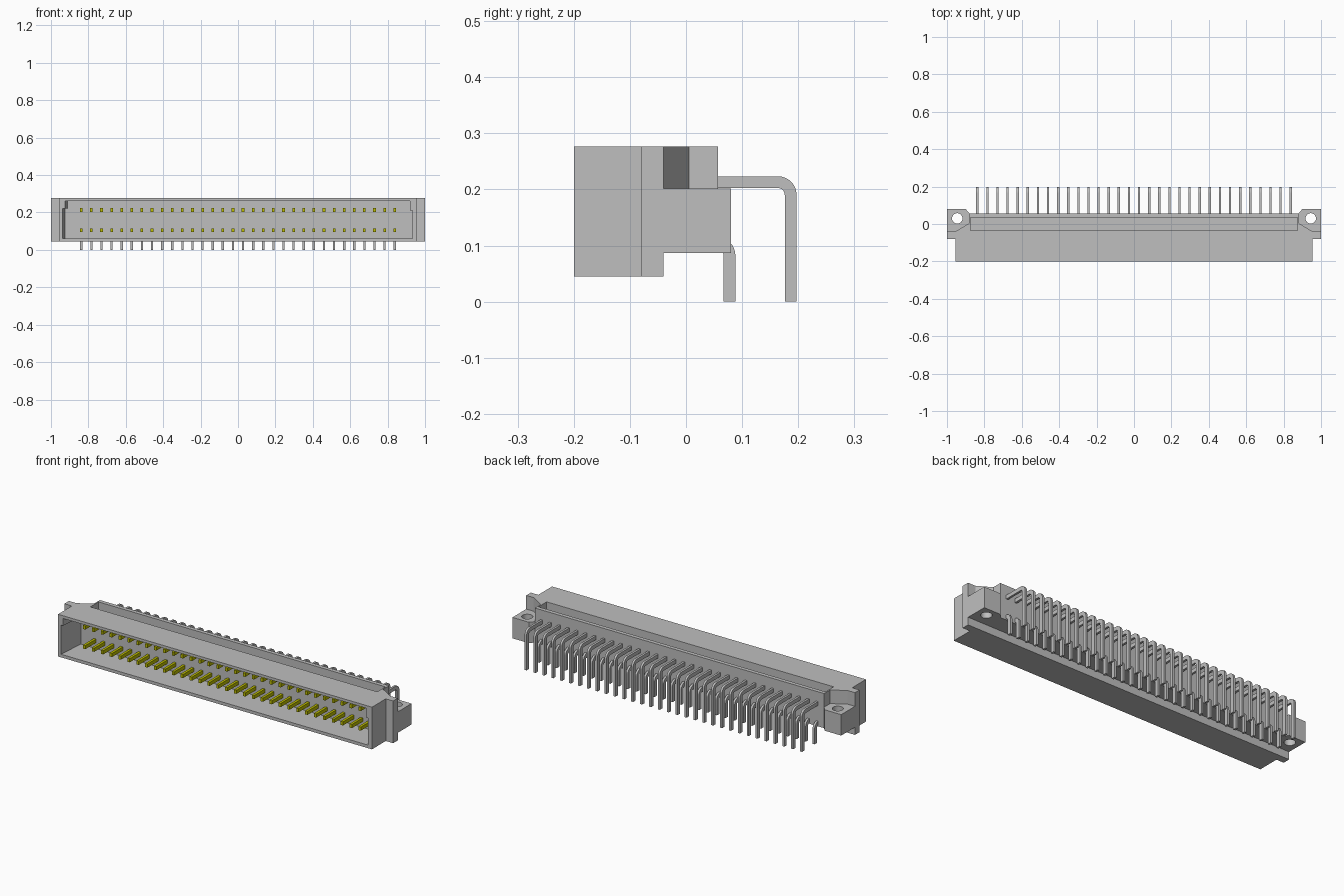
import bpy, bmesh
from math import sin, cos, pi
from mathutils import Vector

if "Cube" in bpy.data.objects:
    bpy.data.objects.remove(bpy.data.objects["Cube"])


def material(name, color):
    m = bpy.data.materials.new(name)
    m.use_nodes = True
    m.diffuse_color = color
    m.node_tree.nodes["Principled BSDF"].inputs["Base Color"].default_value = color
    return m


GREY = material("light grey", (0.52, 0.52, 0.52, 1))
GOLD = material("olive gold", (0.52, 0.52, 0.0, 1))


def add_prism(bm, profile, axis, low, high):
    """Extrude a 2D profile along an axis; the profile uses the other two axes in order."""
    def point(p, d):
        c = list(p)
        c.insert("xyz".index(axis), d)
        return bm.verts.new(Vector(c))
    face = bm.faces.new([point(p, low) for p in profile])
    out = bmesh.ops.extrude_face_region(bm, geom=[face])
    top = [v for v in out["geom"] if isinstance(v, bmesh.types.BMVert)]
    step = Vector([high - low if a == axis else 0 for a in "xyz"])
    bmesh.ops.translate(bm, verts=top, vec=step)
    return top


def finish(bm, name, mat):
    bmesh.ops.recalc_face_normals(bm, faces=bm.faces)
    mesh = bpy.data.meshes.new(name)
    bm.to_mesh(mesh)
    bm.free()
    mesh.materials.append(mat)
    ob = bpy.data.objects.new(name, mesh)
    bpy.context.collection.objects.link(ob)
    return ob


def prism(name, profile, axis, low, high, mat=GREY):
    bm = bmesh.new()
    add_prism(bm, profile, axis, low, high)
    return finish(bm, name, mat)


def rect(a0, b0, a1, b1):
    return [(a0, b0), (a1, b0), (a1, b1), (a0, b1)]


def activate(ob):
    bpy.ops.object.select_all(action="DESELECT")
    ob.select_set(True)
    bpy.context.view_layer.objects.active = ob


def cut(ob, cutter):
    mod = ob.modifiers.new("cut", "BOOLEAN")
    mod.operation = "DIFFERENCE"
    mod.solver = "EXACT"
    mod.object = cutter
    activate(ob)
    bpy.ops.object.modifier_apply(modifier=mod.name)
    bpy.data.objects.remove(cutter)


def mirrored(half):
    """Close a right-hand outline with its mirror image across x = 0."""
    return half + [(-x, y) for x, y in reversed(half)]


TOP = 0.277

# Front shroud with side flanges
shroud = prism("shroud", mirrored([(0.955, -0.2), (0.955, -0.08), (1, -0.08), (1, -0.04)]),
               "z", 0.045, TOP)

# Keyed cavity, with slightly sloped left-hand end wall
bm = bmesh.new()
cavity = [(-0.938, 0.062), (0.932, 0.062), (0.932, 0.21), (0.92, 0.21),
          (0.92, 0.262), (-0.925, 0.262), (-0.925, 0.222), (-0.938, 0.222)]
inner = add_prism(bm, cavity, "y", -0.21, -0.045)
for v in inner:
    if v.co.x < 0:
        v.co.x += 0.014
cut(shroud, finish(bm, "cavity_cutter", GREY))

# Contact block behind the shroud, with a long pocket in its top
block = prism("contact_block", mirrored([(0.955, -0.04), (0.88, 0.005), (0.88, 0.057)]),
              "z", 0.087, TOP)
cut(block, prism("pocket_cutter", rect(-0.873, -0.036, 0.873, 0.035), "z", 0.222, 0.3))

# Mounting ears with screw holes
for side, s in (("left", 1), ("right", -1)):
    outline = [(0.87, -0.04), (1, -0.04), (1, 0.08), (0.9, 0.08), (0.88, 0.057), (0.87, 0.057)]
    ear = prism(side + "_mounting_ear", [(s * x, y) for x, y in outline], "z", 0.087, 0.202)
    hole = [(s * 0.945 + 0.028 * cos(i * pi / 16), 0.03 + 0.028 * sin(i * pi / 16))
            for i in range(32)]
    cut(ear, prism("hole_cutter", hole, "z", 0, 0.3))
    activate(ear)
    bpy.ops.object.shade_smooth_by_angle(angle=pi / 6)

# Two rows of contacts: gold blades in front, bent solder tails behind
COUNT, SPAN, THICK = 32, 0.838, 0.021
for row, z, reach in (("upper", 0.213, 0.197), ("lower", 0.105, 0.088)):
    high, radius = z + THICK / 2, 0.033
    cy, cz = reach - radius, high - radius

    def arc(r):
        return [(cy + r * sin(i * pi / 16), cz + r * cos(i * pi / 16)) for i in range(9)]

    tail = [(0.045, high)] + arc(radius) + [(reach, 0), (reach - THICK, 0)]
    tail += arc(radius - THICK)[::-1] + [(0.045, high - THICK)]
    tails, blades = bmesh.new(), bmesh.new()
    for i in range(COUNT):
        x = SPAN * (2 * i / (COUNT - 1) - 1)
        add_prism(tails, tail, "x", x - 0.006, x + 0.006)
        add_prism(blades, rect(x - 0.007, z - 0.01, x + 0.007, z + 0.01), "y", -0.14, -0.042)
    activate(finish(tails, row + "_solder_tails", GREY))
    bpy.ops.object.shade_smooth_by_angle(angle=pi / 6)
    finish(blades, row + "_contact_blades", GOLD)
